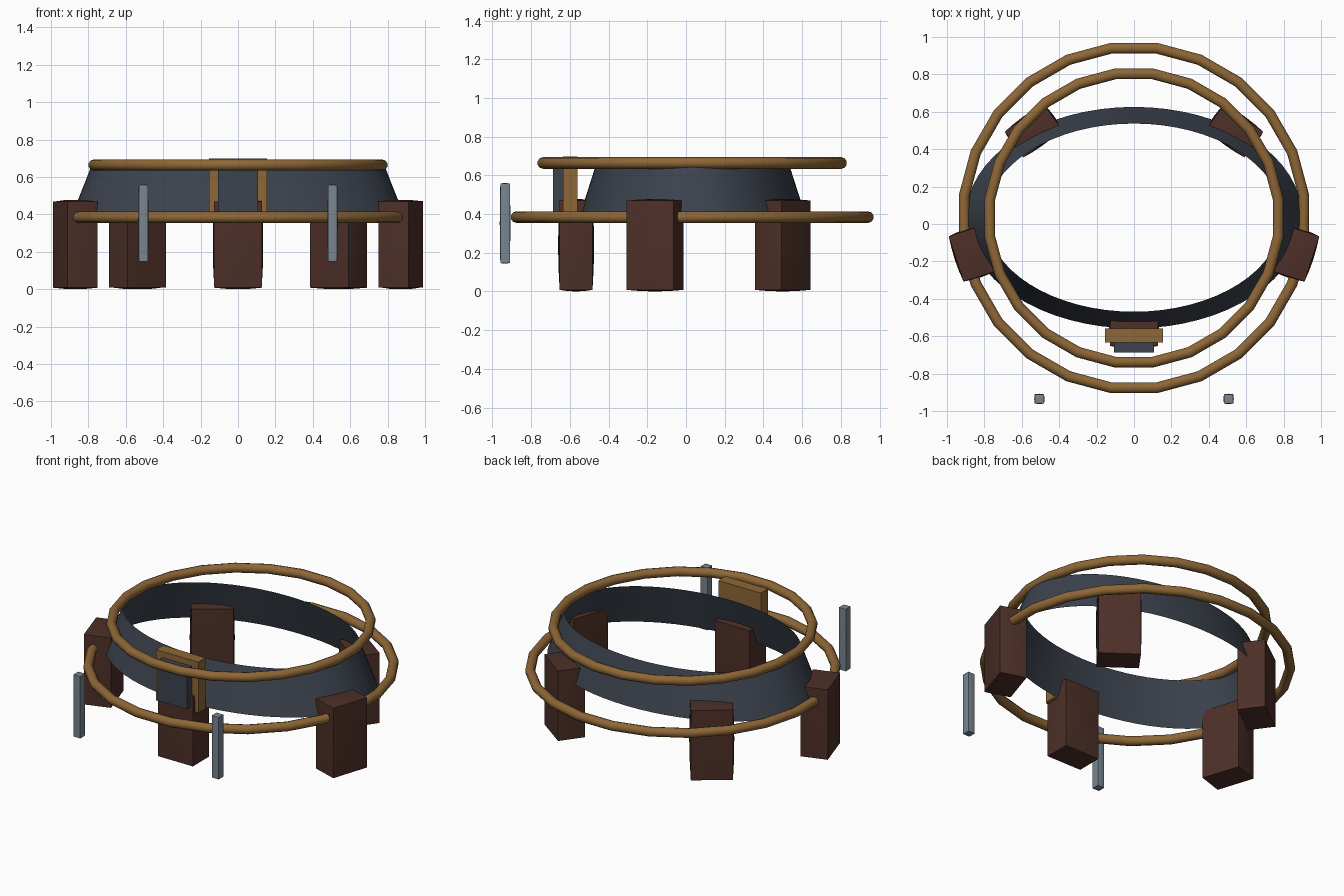
import bpy, bmesh, math
from mathutils import Matrix, Vector

if "Cube" in bpy.data.objects:
    bpy.data.objects.remove(bpy.data.objects["Cube"])


def material(name, rgb):
    m = bpy.data.materials.new(name)
    m.diffuse_color = (*rgb, 1)
    m.use_nodes = True
    m.node_tree.nodes["Principled BSDF"].inputs["Base Color"].default_value = m.diffuse_color
    return m


BROWN = material("dark brown", (0.075, 0.029, 0.021))
SLATE = material("slate", (0.045, 0.055, 0.075))
BRONZE = material("bronze", (0.27, 0.135, 0.037))
STEEL = material("steel grey", (0.19, 0.235, 0.28))


def finish(name, bm, mat, angle):
    bmesh.ops.recalc_face_normals(bm, faces=bm.faces[:])
    me = bpy.data.meshes.new(name)
    bm.to_mesh(me)
    bm.free()
    me.materials.append(mat)
    ob = bpy.data.objects.new(name, me)
    bpy.context.collection.objects.link(ob)
    bpy.ops.object.select_all(action='DESELECT')
    ob.select_set(True)
    bpy.context.view_layer.objects.active = ob
    bpy.ops.object.shade_smooth_by_angle(angle=math.radians(angle))
    return ob


def block(name, centre, size, mat, turn=0, bulge=0.0):
    """Box whose faces swell outwards by the bulge distance."""
    bm = bmesh.new()
    bmesh.ops.create_cube(bm, size=2)
    if bulge:
        bmesh.ops.subdivide_edges(bm, edges=bm.edges[:], cuts=3, use_grid_fill=True)
    for v in bm.verts:
        p = v.co.copy()
        for i in range(3):
            others = max(abs(p[j]) for j in range(3) if j != i)
            v.co[i] = p[i] * (size[i] / 2 - bulge * others ** 2)
    bm.transform(Matrix.Translation(Vector(centre)) @ Matrix.Rotation(turn, 4, 'Z'))
    return finish(name, bm, mat, 30)


def hoop(name, radius, z, tube=0.03, sides=24, around=10):
    """Torus with flat runs facing the four main directions."""
    bm = bmesh.new()
    rows = []
    for i in range(sides):
        a = 2 * math.pi * (i + 0.5) / sides
        row = []
        for j in range(around):
            b = 2 * math.pi * (j + 0.5) / around
            r = radius + tube * math.cos(b)
            row.append(bm.verts.new((r * math.cos(a), 0.032 + r * math.sin(a),
                                     z + tube * math.sin(b))))
        rows.append(row)
    for i in range(sides):
        p, q = rows[i], rows[(i + 1) % sides]
        for j in range(around):
            k = (j + 1) % around
            bm.faces.new((p[j], q[j], q[k], p[k]))
    finish(name, bm, BRONZE, 45)


# Sloping oval band
bm = bmesh.new()
N = 64
loops = [[bm.verts.new((a * math.cos(2 * math.pi * i / N),
                        0.034 + b * math.sin(2 * math.pi * i / N), z)) for i in range(N)]
         for a, b, z in ((0.90, 0.592, 0.365), (0.79, 0.503, 0.643))]
for i in range(N):
    k = (i + 1) % N
    bm.faces.new((loops[0][i], loops[0][k], loops[1][k], loops[1][i]))
finish("oval_band", bm, SLATE, 40)

# Upper and lower hoops
hoop("upper_hoop", 0.777, 0.664)
hoop("lower_hoop", 0.916, 0.384)

# Five feet spread around the oval
for n in range(5):
    a = math.radians(-90 + 72 * n)
    block(f"foot_{n + 1}", (0.915 * math.cos(a), 0.022 + 0.59 * math.sin(a), 0.239),
          (0.186, 0.27, 0.478), BROWN, turn=a, bulge=0.008)

# Front panel with its plate
block("front_panel", (0, -0.597, 0.53), (0.31, 0.075, 0.335), BRONZE)
block("front_plate", (0, -0.66, 0.525), (0.214, 0.052, 0.265), SLATE)

# Pair of upright rods in front
for side, s in (("left", -1), ("right", 1)):
    block(f"{side}_rod", (s * 0.506, -0.935, 0.352), (0.055, 0.055, 0.416), STEEL, bulge=0.003)
